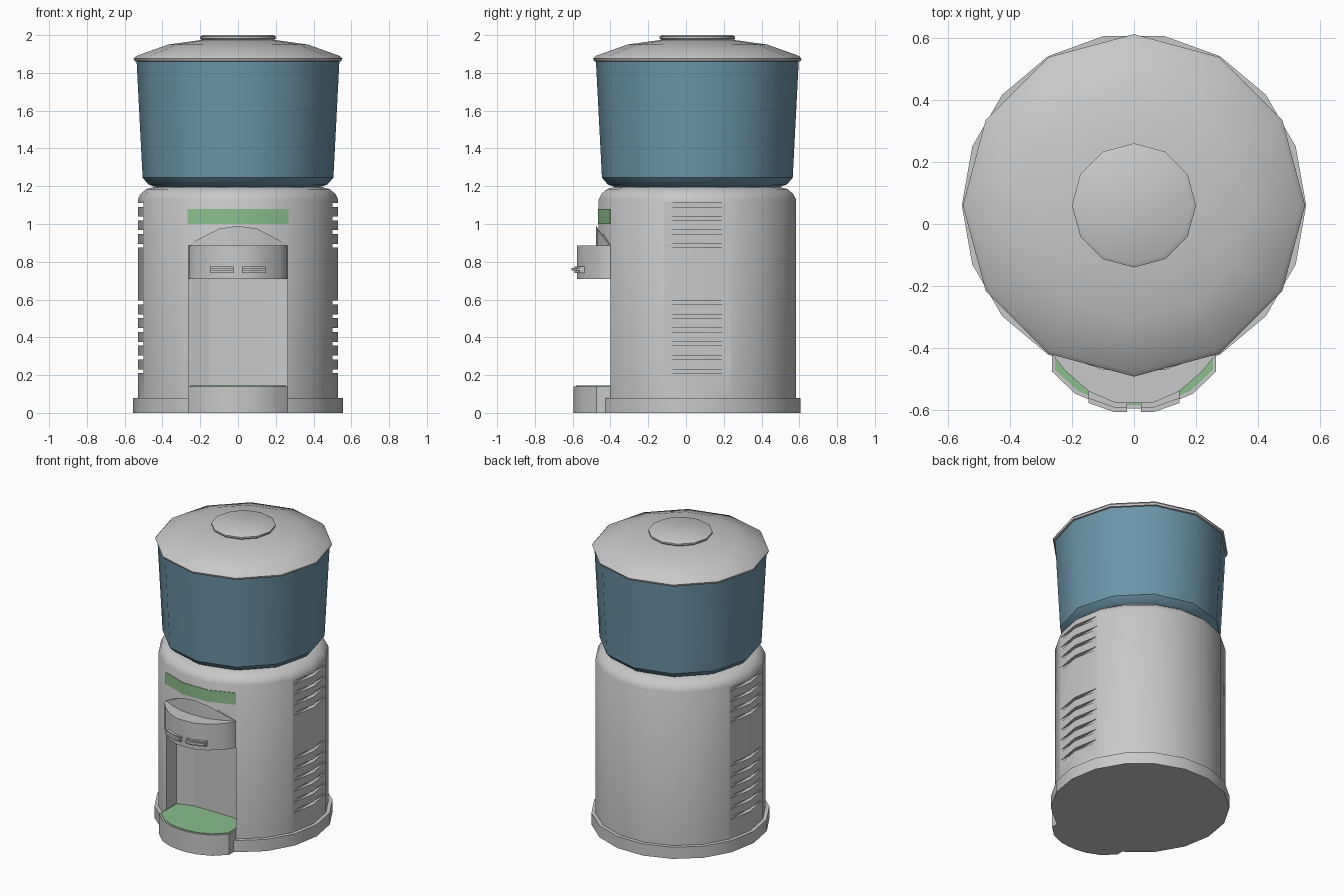
import bpy, bmesh
from math import sin, cos, radians

old = bpy.data.objects.get("Cube")
if old:
    bpy.data.objects.remove(old, do_unlink=True)

AXIS_Y = 0.06  # centre of the round body


def material(name, rgb):
    m = bpy.data.materials.new(name)
    m.use_nodes = True
    m.diffuse_color = (*rgb, 1)
    m.node_tree.nodes["Principled BSDF"].inputs["Base Color"].default_value = (*rgb, 1)
    return m


GREY = material("light grey plastic", (0.58, 0.58, 0.58))
BLUE = material("blue tank", (0.15, 0.3, 0.4))
GREEN = material("soft green", (0.26, 0.52, 0.26))


def finish(bm, name, mat, smooth=True):
    bmesh.ops.recalc_face_normals(bm, faces=bm.faces)
    mesh = bpy.data.meshes.new(name)
    bm.to_mesh(mesh)
    bm.free()
    mesh.materials.append(mat)
    ob = bpy.data.objects.new(name, mesh)
    bpy.context.collection.objects.link(ob)
    if smooth:
        smooth_shade(ob)
    return ob


def activate(ob):
    bpy.ops.object.select_all(action="DESELECT")
    ob.select_set(True)
    bpy.context.view_layer.objects.active = ob


def smooth_shade(ob):
    activate(ob)
    bpy.ops.object.shade_smooth_by_angle(angle=radians(35))


def polar(r, deg):
    return r * cos(radians(deg)), AXIS_Y + r * sin(radians(deg))


def bridge(bm, rings):
    """Join a stack of equal closed rings and cap both ends."""
    n = len(rings[0])
    for a, b in zip(rings, rings[1:]):
        for i in range(n):
            j = (i + 1) % n
            bm.faces.new((a[i], a[j], b[j], b[i]))
    bm.faces.new(rings[0])
    bm.faces.new(rings[-1])


def lathe(name, profile, sides, mat):
    bm = bmesh.new()
    rings = [[bm.verts.new((*polar(r, 360 * i / sides), z)) for i in range(sides)]
             for r, z in profile]
    bridge(bm, rings)
    return finish(bm, name, mat)


def prism(name, plan, z0, z1, mat, smooth=True):
    """Extrude a plan outline; z1 may be a list of heights per point."""
    tops = z1 if isinstance(z1, list) else [z1] * len(plan)
    bm = bmesh.new()
    low = [bm.verts.new((x, y, z0)) for x, y in plan]
    high = [bm.verts.new((x, y, z)) for (x, y), z in zip(plan, tops)]
    bridge(bm, [low, high])
    return finish(bm, name, mat, smooth)


def mirrored(half):
    """Mirror a half outline (running from +x to the middle) to -x."""
    return half + [(-x, y) for x, y in reversed(half) if x > 0]


def cut(ob, cutter):
    mod = ob.modifiers.new("cut", "BOOLEAN")
    mod.operation = "DIFFERENCE"
    mod.solver = "EXACT"
    mod.object = cutter
    activate(ob)
    bpy.ops.object.modifier_apply(modifier=mod.name)
    bpy.data.objects.remove(cutter, do_unlink=True)


# Foot and main body
lathe("base_ring", [(0.555, 0), (0.555, 0.08)], 18, GREY)
body = lathe("body", [(0.53, 0.04), (0.53, 1.13), (0.515, 1.16), (0.485, 1.185),
                      (0.44, 1.197)], 18, GREY)

# Dispensing alcove
cut(body, prism("alcove_cutter", mirrored([(0.263, -0.7), (0.263, -0.29), (0.15, -0.265)]),
                0.09, 0.71, GREY, False))

# Side vent slots
bm = bmesh.new()
slots = [0.22 + 0.073 * i for i in range(6)] + [0.885 + 0.072 * i for i in range(4)]
for z in slots:
    for side in (-1, 1):
        made = bmesh.ops.create_cube(bm, size=1)["verts"]
        bmesh.ops.scale(bm, verts=made, vec=(0.1, 0.37, 0.02))
        bmesh.ops.translate(bm, verts=made, vec=(side * 0.549, AXIS_Y, z))
cut(body, finish(bm, "vent_cutter", GREY, False))
smooth_shade(body)

# Dispenser head and gabled plate above it
prism("dispenser_head", mirrored([(0.263, -0.38), (0.26, -0.425), (0.22, -0.475),
                                  (0.145, -0.54), (0.06, -0.577)]), 0.708, 0.887, GREY)
front = [(0.265, -0.404), (0.18, -0.442), (0.1, -0.47), (0, -0.476)]
rise = [0.888, 0.935, 0.975, 0.99]
outer = mirrored(front)
heights = rise + rise[-2::-1]
prism("head_backplate", outer + [(x * 0.97, y + 0.04) for x, y in reversed(outer)],
      0.88, heights + heights[::-1], GREY)

# Taps: housing with a thin tongue, one each side
for side, label in ((1, "left"), (-1, "right")):
    for part, reach, z0, z1 in (("housing", 0.015, 0.74, 0.775), ("tongue", 0, 0.753, 0.768)):
        plan = [(0.022, -0.53), (0.147, -0.53), (0.147, -0.577 + reach),
                (0.065, -0.606 + reach), (0.022, -0.606 + reach)]
        prism(label + "_tap_" + part, [(side * x, y) for x, y in plan], z0, z1, GREY, False)

# Drip tray with green grille
tray = [(0.265, -0.25), (0.265, -0.475), (0.19, -0.547), (0.1, -0.585), (0.03, -0.595)]
prism("drip_tray", mirrored(tray), 0, 0.141, GREY)
grille = [(0.15, -0.266), (0.255, -0.3), (0.255, -0.47), (0.183, -0.537), (0.097, -0.574),
          (0.028, -0.583)]
prism("tray_grille", mirrored(grille), 0.138, 0.145, GREEN, False)

# Green label band wrapped on the front facets
angles = (-60, -80, -100, -120)
prism("front_band", [polar(0.534, a) for a in angles] + [polar(0.527, a) for a in angles[::-1]],
      1.0, 1.08, GREEN)

# Water tank
lathe("water_tank", [(0.44, 1.197), (0.475, 1.21), (0.505, 1.245), (0.537, 1.865)], 12, BLUE)

# Lid with raised disc
lathe("lid", [(0.535, 1.86), (0.547, 1.862), (0.552, 1.875), (0.538, 1.89), (0.37, 1.95),
              (0.19, 1.975)], 12, GREY)
lathe("lid_disc", [(0.188, 1.97), (0.2, 1.982), (0.2, 1.992), (0.186, 2.0)], 12, GREY)
